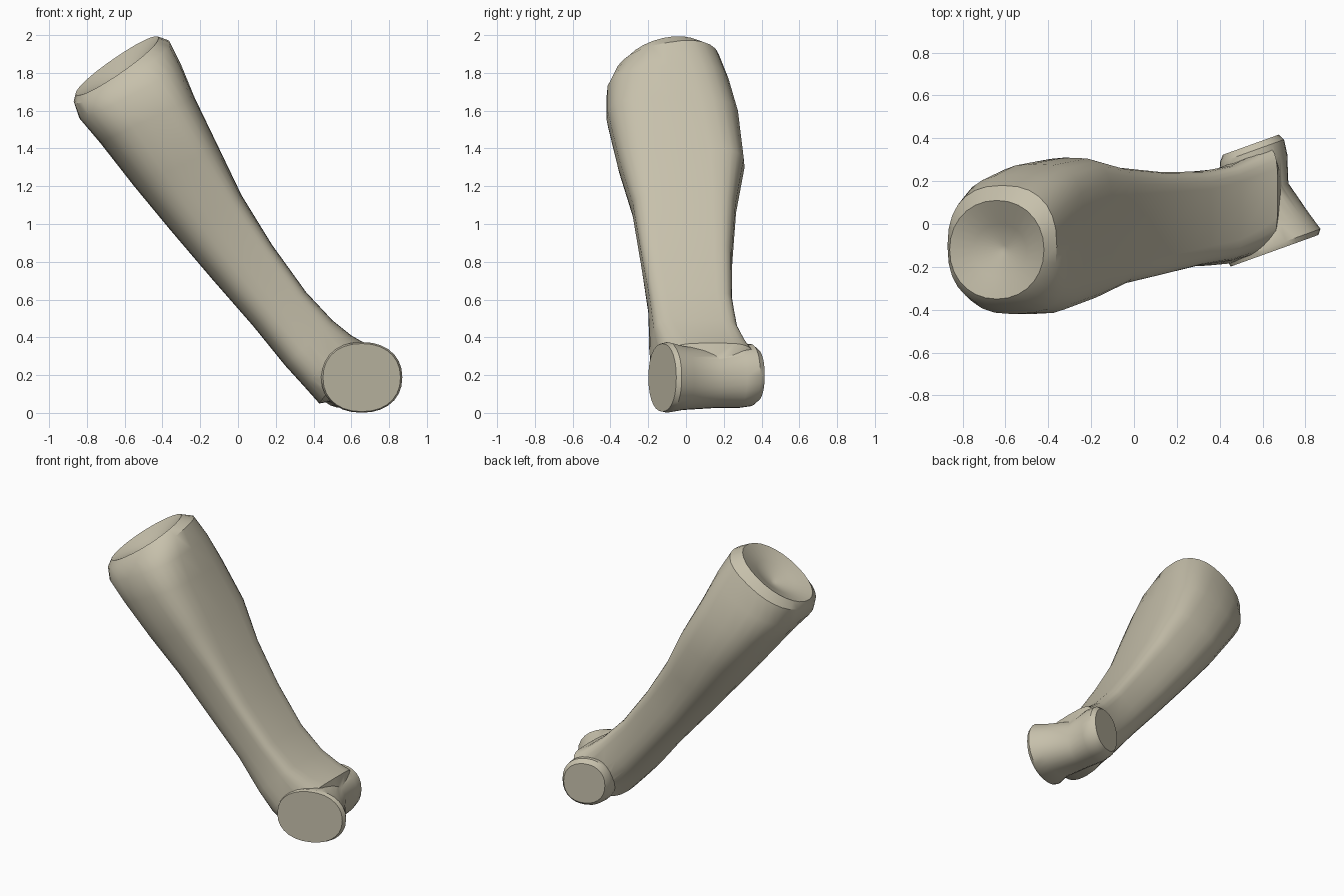
import bpy, bmesh, math
from mathutils import Vector

cube = bpy.data.objects.get("Cube")
if cube:
    bpy.data.objects.remove(cube, do_unlink=True)

SIDES = 28

# One plain bone colour
bone = bpy.data.materials.new("bone beige")
bone.use_nodes = True
colour = (0.57, 0.53, 0.41, 1.0)
bone.diffuse_color = colour
bone.node_tree.nodes["Principled BSDF"].inputs["Base Color"].default_value = colour


def squircle(value, power):
    return math.copysign(abs(value) ** (2 / power), value)


def ring(centre, across, depth, power=2.0, left_power=2.0):
    """Rounded section: each half across can be round or boxy."""
    points = []
    for i in range(SIDES):
        angle = math.tau * i / SIDES
        c, s = math.cos(angle), math.sin(angle)
        p = power if c > 0 else left_power
        points.append(centre + across * squircle(c, p) + depth * squircle(s, p))
    return points


def loft(name, rings):
    """Skin a list of rings and close both ends with a fan."""
    bm = bmesh.new()
    loops = [[bm.verts.new(p) for p in r] for r in rings]
    for a, b in zip(loops, loops[1:]):
        for i in range(SIDES):
            j = (i + 1) % SIDES
            bm.faces.new((a[i], a[j], b[j], b[i]))
    for loop in (loops[0], loops[-1]):
        middle = bm.verts.new(sum((v.co for v in loop), Vector()) / SIDES)
        for i in range(SIDES):
            bm.faces.new((loop[i], loop[(i + 1) % SIDES], middle))
    bmesh.ops.recalc_face_normals(bm, faces=bm.faces)
    mesh = bpy.data.meshes.new(name)
    bm.to_mesh(mesh)
    bm.free()
    mesh.materials.append(bone)
    obj = bpy.data.objects.new(name, mesh)
    bpy.context.collection.objects.link(obj)
    return obj


def shaft_ring(lx, lz, rx, rz, front, back, power, skew=0, lift=0):
    low, high = Vector((lx, 0, lz)), Vector((rx, 0, rz))
    centre = (low + high) / 2 + Vector((0, (front + back) / 2, 0))
    across = (high - low) / 2 + Vector((0, skew, 0))
    depth = Vector((0, (back - front) / 2, lift))
    return ring(centre, across, depth, power, min(power, 2.5))


# Shaft: hollow socket, rim, then sections flaring into the joint
shaft = loft("bone_shaft", [shaft_ring(*row) for row in (
    (-0.62, 1.75, -0.59, 1.77, -0.14, -0.1, 2),
    (-0.75, 1.72, -0.5, 1.88, -0.25, 0, 2, 0, 0.02),
    (-0.86, 1.69, -0.42, 1.985, -0.35, 0.11, 2.1, 0, 0.05),
    (-0.87, 1.65, -0.36, 1.96, -0.385, 0.18, 2.4, 0, 0.05),
    (-0.84, 1.56, -0.3, 1.84, -0.42, 0.23, 3, 0, 0.02),
    (-0.73, 1.43, -0.23, 1.67, -0.42, 0.28, 3.4),
    (-0.55, 1.2, -0.1, 1.4, -0.36, 0.31, 4),
    (-0.36, 0.97, 0.02, 1.15, -0.285, 0.265, 5),
    (-0.13, 0.7, 0.18, 0.89, -0.24, 0.245, 6),
    (0.08, 0.46, 0.36, 0.64, -0.2, 0.24, 6, 0.01),
    (0.25, 0.25, 0.5, 0.49, -0.19, 0.255, 6, 0.03),
    (0.35, 0.14, 0.6, 0.41, -0.175, 0.29, 5, 0.05),
    (0.43, 0.05, 0.67, 0.37, -0.15, 0.335, 4, 0.05),
    (0.56, 0.07, 0.69, 0.28, -0.09, 0.27, 2.5, 0.04),
)])

# Joint: slanted spool with a large front disc and a small rear knob
spool = loft("joint_spool", [
    ring(Vector((x, y, z)), Vector((w, 0.36 * w, 0)), Vector((0, 0, h)), 2.2, 2.2)
    for x, y, z, w, h in (
        (0.655, -0.125, 0.187, 0.205, 0.18),
        (0.655, -0.1, 0.188, 0.215, 0.187),
        (0.64, -0.02, 0.185, 0.18, 0.17),
        (0.58, 0.14, 0.18, 0.14, 0.155),
        (0.56, 0.27, 0.195, 0.155, 0.17),
        (0.55, 0.34, 0.2, 0.15, 0.165),
        (0.545, 0.37, 0.2, 0.13, 0.14),
    )])

# Fuse both into one bone and shade it
union = shaft.modifiers.new("join", 'BOOLEAN')
union.operation = 'UNION'
union.solver = 'EXACT'
union.object = spool
bpy.ops.object.select_all(action='DESELECT')
bpy.context.view_layer.objects.active = shaft
shaft.select_set(True)
bpy.ops.object.modifier_apply(modifier=union.name)
bpy.data.objects.remove(spool, do_unlink=True)
bpy.ops.object.shade_smooth_by_angle(angle=math.radians(35))
